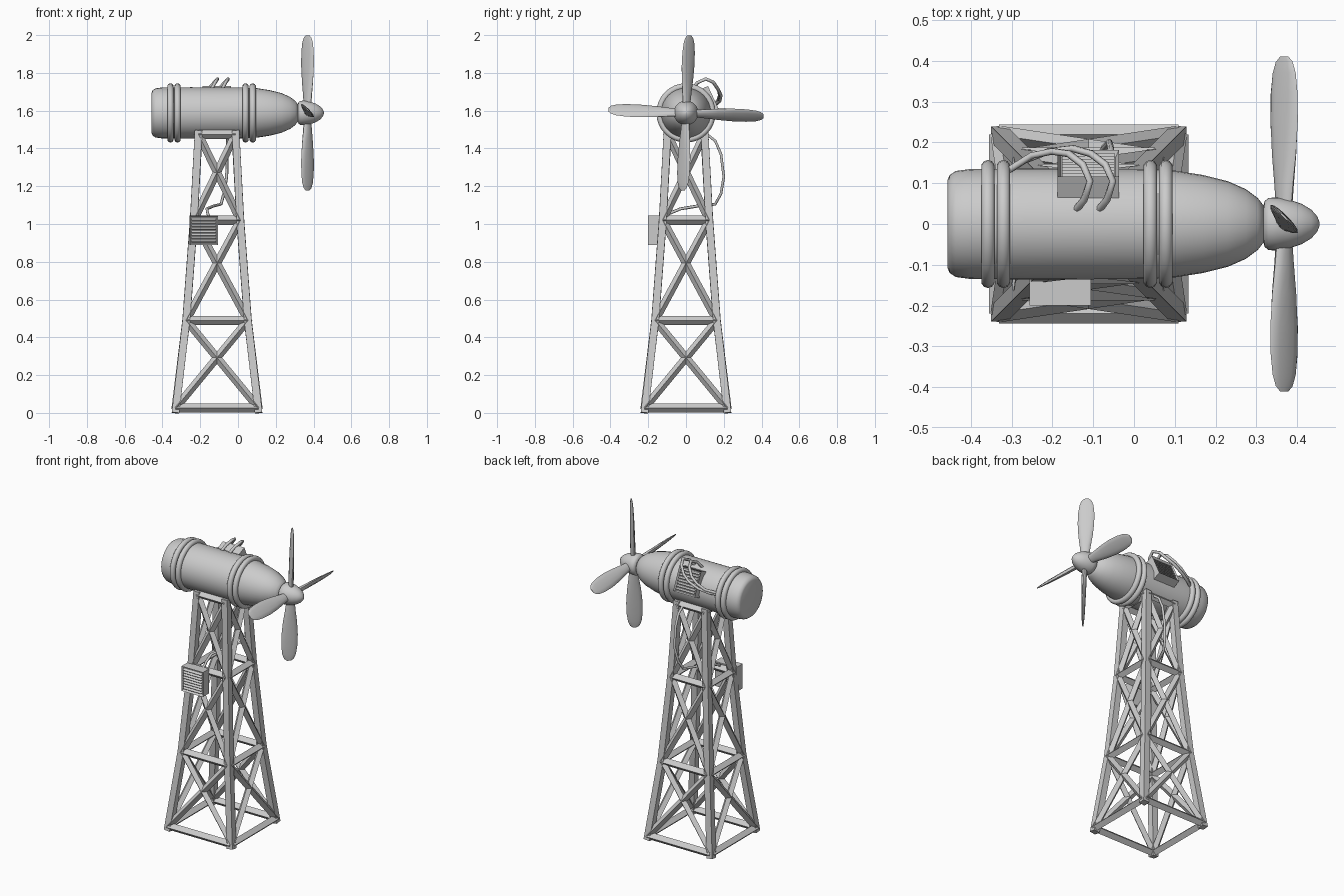
import bpy, bmesh, math
from mathutils import Vector, Matrix, Euler

if "Cube" in bpy.data.objects:
    bpy.data.objects.remove(bpy.data.objects["Cube"])

AXIS_Z = 1.588      # height of the turbine axis
TOWER_X = -0.111    # tower centre line


def finish(bm, name, smooth=None):
    bmesh.ops.recalc_face_normals(bm, faces=bm.faces)
    me = bpy.data.meshes.new(name)
    bm.to_mesh(me)
    bm.free()
    ob = bpy.data.objects.new(name, me)
    bpy.context.collection.objects.link(ob)
    if smooth:
        bpy.ops.object.select_all(action='DESELECT')
        ob.select_set(True)
        bpy.context.view_layer.objects.active = ob
        bpy.ops.object.shade_smooth_by_angle(angle=math.radians(smooth))
    return ob


def loft(bm, rings):
    loops = [[bm.verts.new(p) for p in ring] for ring in rings]
    n = len(loops[0])
    for a, b in zip(loops, loops[1:]):
        for i in range(n):
            j = (i + 1) % n
            bm.faces.new((a[i], a[j], b[j], b[i]))
    bm.faces.new(loops[0])
    bm.faces.new(loops[-1])


def beam(bm, a, b, r, normal):
    # square bar with one edge pointing along the given normal
    a, b, n = Vector(a), Vector(b), Vector(normal)
    d = (b - a).normalized()
    u = (n - d * n.dot(d)).normalized() * r
    v = d.cross(u)
    loft(bm, [[p + u, p + v, p - u, p - v] for p in (a, b)])


def lathe(name, profile, segs=32):
    bm = bmesh.new()
    ang = [2 * math.pi * i / segs for i in range(segs)]
    loft(bm, [[(x, r * math.cos(t), AXIS_Z + r * math.sin(t)) for t in ang]
              for x, r in profile])
    return finish(bm, name, 40)


# Lattice tower: legs, horizontal rings and crossed braces
levels = [(0.22, 0.025), (0.163, 0.49), (0.123, 1.02), (0.098, 1.475)]
signs = [(-1, -1), (1, -1), (1, 1), (-1, 1)]


def corner(level, i):
    h, z = levels[level]
    sx, sy = signs[i % 4]
    return Vector((TOWER_X + sx * h, sy * h, z))


legs, rails, braces = bmesh.new(), bmesh.new(), bmesh.new()
for i in range(4):
    side = Vector((signs[i][0] + signs[(i + 1) % 4][0],
                   signs[i][1] + signs[(i + 1) % 4][1], 0)).normalized()
    for k in range(4):
        beam(rails, corner(k, i), corner(k, i + 1), 0.024, side)
        if k < 3:
            low, high = corner(k, i), corner(k + 1, i)
            if k == 0:
                low.z = 0
            if k == 2:
                high.z = 1.495
            beam(legs, low, high, 0.028, (*signs[i], 0))
            beam(braces, corner(k, i), corner(k + 1, i + 1), 0.021, side)
            beam(braces, corner(k, i + 1), corner(k + 1, i), 0.021, side)
finish(legs, "tower_legs")
finish(rails, "tower_rails")
finish(braces, "tower_braces")

# Nacelle body and nose spinner
lathe("nacelle", [(-0.457, 0.108), (-0.452, 0.12), (-0.437, 0.13), (-0.40, 0.135),
                  (-0.25, 0.136), (0.02, 0.135), (0.10, 0.131), (0.17, 0.12),
                  (0.23, 0.105), (0.275, 0.085), (0.303, 0.064), (0.318, 0.045)])
lathe("spinner", [(0.315, 0.035), (0.32, 0.056), (0.33, 0.064), (0.35, 0.065),
                  (0.38, 0.06), (0.41, 0.05), (0.435, 0.035), (0.449, 0.019),
                  (0.455, 0.004)])

# Clamp rings round the nacelle
for i, x in enumerate((-0.358, -0.32, 0.04, 0.078)):
    bpy.ops.mesh.primitive_torus_add(location=(x, 0, AXIS_Z), rotation=(0, math.pi / 2, 0),
                                     major_radius=0.14, minor_radius=0.017,
                                     major_segments=32, minor_segments=10)
    bpy.context.object.name = f"clamp_ring_{i + 1}"
    bpy.ops.object.shade_smooth()

# Four pitched propeller blades sharing one mesh
bm = bmesh.new()
sections = [(0.04, 0.048, 0.03), (0.10, 0.062, 0.029), (0.17, 0.082, 0.026),
            (0.25, 0.095, 0.022), (0.32, 0.093, 0.018), (0.37, 0.08, 0.013),
            (0.398, 0.058, 0.009), (0.411, 0.028, 0.005)]
pitch = Matrix.Rotation(math.radians(-45), 3, 'Z')
loft(bm, [[pitch @ Vector((c / 2 * math.cos(t), th / 2 * math.sin(t), r))
           for t in [math.pi * i / 6 for i in range(12)]] for r, c, th in sections])
blade = finish(bm, "blade_1", 50)
for i in range(4):
    if i:
        blade = blade.copy()
        blade.name = f"blade_{i + 1}"
        bpy.context.collection.objects.link(blade)
    blade.location = (0.368, 0, AXIS_Z)
    blade.rotation_euler = (math.radians(-2.5 - 90 * i), 0, 0)


# Louvred boxes: recessed front with sloping slats
def louvre_box(name, loc, rot):
    w, d, h = 0.15, 0.064, 0.155
    bm = bmesh.new()
    bmesh.ops.create_cube(bm, size=1, matrix=Matrix.Diagonal((w, d, h, 1)))
    bm.normal_update()
    front = min(bm.faces, key=lambda f: f.calc_center_median().y)
    bmesh.ops.inset_region(bm, faces=[front], thickness=0.011)
    bmesh.ops.translate(bm, verts=front.verts, vec=(0, 0.016, 0))
    for k in range(8):
        z = (k - 3.5) * 0.0165
        bmesh.ops.create_cube(bm, size=1, matrix=Matrix.Translation((0, -d / 2 + 0.009, z))
                              @ Matrix.Rotation(math.radians(35), 4, 'X')
                              @ Matrix.Diagonal((w - 0.022, 0.016, 0.004, 1)))
    ob = finish(bm, name)
    ob.location, ob.rotation_euler = loc, rot


louvre_box("tower_vent_box", (-0.181, -0.168, 0.967), (0, 0, 0))
louvre_box("nacelle_vent_box", (-0.112, 0.12, 1.647), (math.radians(-25), 0, math.pi))


# Cables: faceted tubes along short paths
def cable(name, pts, r):
    cu = bpy.data.curves.new(name, 'CURVE')
    cu.dimensions = '3D'
    cu.bevel_depth, cu.bevel_resolution, cu.use_fill_caps = r, 1, True
    sp = cu.splines.new('POLY')
    sp.points.add(len(pts) - 1)
    for p, co in zip(sp.points, pts):
        p.co = (*co, 1)
    ob = bpy.data.objects.new(name, cu)
    bpy.context.collection.objects.link(ob)


cable("rear_cable", [(-0.142, 0.035, 1.71), (-0.122, 0.06, 1.748), (-0.108, 0.105, 1.768),
                     (-0.125, 0.145, 1.75), (-0.16, 0.172, 1.71), (-0.20, 0.178, 1.68),
                     (-0.25, 0.168, 1.65), (-0.31, 0.13, 1.63)], 0.009)
cable("front_cable", [(-0.086, 0.035, 1.71), (-0.066, 0.06, 1.748), (-0.052, 0.105, 1.768),
                      (-0.07, 0.145, 1.75), (-0.105, 0.172, 1.71), (-0.15, 0.185, 1.68),
                      (-0.21, 0.178, 1.65), (-0.27, 0.155, 1.63), (-0.32, 0.125, 1.62)], 0.009)
cable("tower_cable", [(-0.055, 0.11, 1.475), (-0.055, 0.155, 1.44), (-0.057, 0.185, 1.37),
                      (-0.06, 0.2, 1.25), (-0.075, 0.185, 1.16), (-0.09, 0.155, 1.105),
                      (-0.13, 0.06, 1.095), (-0.165, -0.03, 1.08), (-0.16, -0.09, 1.055),
                      (-0.145, -0.15, 1.02)], 0.008)
